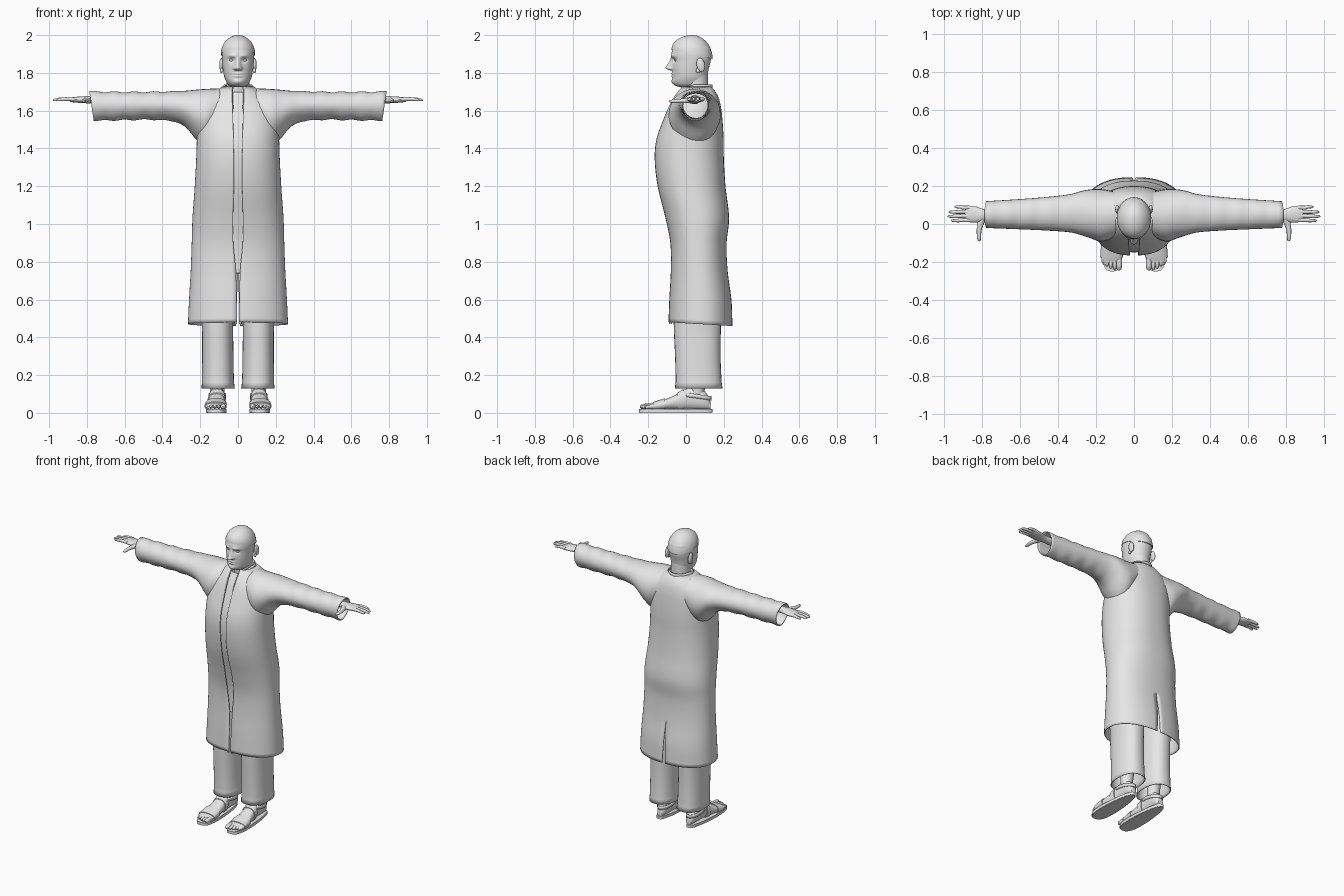
import bpy, bmesh, math
from mathutils import Vector, Matrix

if "Cube" in bpy.data.objects:
    bpy.data.objects.remove(bpy.data.objects["Cube"])

grey = bpy.data.materials.new("plain grey")
grey.diffuse_color = (0.8, 0.8, 0.8, 1)
grey.use_nodes = True
grey.node_tree.nodes["Principled BSDF"].inputs["Base Color"].default_value = grey.diffuse_color


def finish(name, bm, mirror=False, thick=0, angle=45):
    bmesh.ops.recalc_face_normals(bm, faces=bm.faces)
    me = bpy.data.meshes.new(name)
    bm.to_mesh(me)
    bm.free()
    me.materials.append(grey)
    me.shade_smooth()
    me.set_sharp_from_angle(angle=math.radians(angle))
    ob = bpy.data.objects.new(name, me)
    bpy.context.collection.objects.link(ob)
    if mirror:
        m = ob.modifiers.new("mirror", 'MIRROR')
        m.merge_threshold = 0.0005
    if thick:
        s = ob.modifiers.new("thickness", 'SOLIDIFY')
        s.thickness = thick
        s.offset = 0
    return ob


def loft(name, rings, closed=True, caps=True, **kw):
    """Skin a list of equal-length rings."""
    bm = bmesh.new()
    vs = [[bm.verts.new(p) for p in r] for r in rings]
    n = len(vs[0])
    for a, b in zip(vs, vs[1:]):
        for i in range(n if closed else n - 1):
            j = (i + 1) % n
            bm.faces.new((a[i], a[j], b[j], b[i]))
    if closed and caps:
        bm.faces.new(vs[0])
        bm.faces.new(vs[-1])
    return finish(name, bm, **kw)


def sample(rows, t):
    """Smooth interpolation of table rows keyed on their first value."""
    def slope(i, k):
        a, b = rows[max(i - 1, 0)], rows[min(i + 1, len(rows) - 1)]
        return (b[k] - a[k]) / (b[0] - a[0])
    i = 0
    while i < len(rows) - 2 and t > rows[i + 1][0]:
        i += 1
    h = rows[i + 1][0] - rows[i][0]
    u = min(max((t - rows[i][0]) / h, 0), 1)
    return [(2*u**3 - 3*u*u + 1) * rows[i][k] + (u**3 - 2*u*u + u) * h * slope(i, k)
            + (3*u*u - 2*u**3) * rows[i + 1][k] + (u**3 - u*u) * h * slope(i + 1, k)
            for k in range(1, len(rows[0]))]


def steps(rows, n):
    a, b = rows[0][0], rows[-1][0]
    return [a + (b - a) * i / n for i in range(n + 1)]


def power(v, e):
    return math.copysign(abs(v) ** e, v)


def turn(n):
    return [2 * math.pi * i / n for i in range(n)]


def tube(name, pts, radii, n=10, flat=1.0, **kw):
    """Round tube through points, flattened in z by flat."""
    pts = [Vector(p) for p in pts]
    rings = []
    for i, p in enumerate(pts):
        d = (pts[min(i + 1, len(pts) - 1)] - pts[max(i - 1, 0)]).normalized()
        ref = Vector((0, 0, 1)) if abs(d.z) < 0.8 else Vector((0, 1, 0))
        u = d.cross(ref).normalized()
        v = d.cross(u)
        rings.append([p + radii[i] * (u * math.cos(a) + v * flat * math.sin(a)) for a in turn(n)])
    return loft(name, rings, **kw)


def ball(name, loc, size, tilt=0, **kw):
    bm = bmesh.new()
    bmesh.ops.create_uvsphere(bm, u_segments=18, v_segments=12, radius=1)
    bm.transform(Matrix.Translation(loc) @ Matrix.Rotation(tilt, 4, 'X') @ Matrix.Diagonal((*size, 1)))
    return finish(name, bm, **kw)


# Long coat body: z, half width, front y, back y, front gap, back vent gap
coat = [(0.47, .262, -.09, .243, .006, .012), (0.6, .256, -.085, .238, .007, .006),
        (0.76, .247, -.077, .217, .012, 0), (0.9, .242, -.08, .212, .025, 0),
        (1.03, .238, -.105, .225, .026, 0), (1.2, .226, -.147, .206, .022, 0),
        (1.35, .218, -.163, .197, .022, 0), (1.45, .215, -.153, .196, .024, 0),
        (1.55, .212, -.118, .19, .026, 0), (1.63, .19, -.085, .18, .028, 0),
        (1.69, .13, -.05, .16, .03, 0), (1.725, .082, -.02, .13, .03, 0)]


def coat_ring(z, inset=0.0, gaps=True):
    w, f, b, g, v = sample(coat, z)
    ring = []
    for i in range(33):
        a = math.pi * (i / 32 - .5)
        x = (w - inset) * power(max(math.cos(a), 0), .85)
        y = (f + b) / 2 + ((b - f) / 2 - inset) * power(math.sin(a), .9)
        if gaps:
            x = max(x, g if a < 0 else max(v, 0))
        fall = max(0, 1 - (z - .47) / .4)
        ring.append((x, y, z - .01 * math.sin(a) * fall))
    return ring


loft("coat_body", [coat_ring(z) for z in steps(coat, 56)], closed=False, mirror=True, thick=.006)
loft("inner_shirt", [coat_ring(.74 + .96 * i / 30, .014, False) for i in range(31)],
     closed=False, mirror=True)

# Front edge facings
loft("coat_facing", [[(g, y, z), (g + .012, y - .005, z), (g + .014, y + .012, z)]
                     for z in steps(coat[:-1], 40)
                     for w, f, b, g, v in [sample(coat, z)]
                     for y in [f + .004]], closed=False, mirror=True)

# Standing collar
collar = []
for t in range(6):
    ring = []
    for i in range(25):
        a = math.pi * (i / 24 - .5)
        drop = .045 * max(0, -math.sin(a)) ** 2
        ring.append((max(.022, (.086 - .003 * t) * math.cos(a)) if a < 0 else (.086 - .003 * t) * max(math.cos(a), 0),
                     .053 + .083 * math.sin(a), 1.685 + .0105 * t - drop))
    collar.append(ring)
loft("collar", collar, closed=False, mirror=True, thick=.007)

# Sleeves: x, bottom z, top z, front y, back y
sleeve = [(.09, 1.5, 1.715, -.06, .165), (.17, 1.42, 1.712, -.09, .18), (.22, 1.45, 1.708, -.075, .18),
          (.27, 1.51, 1.703, -.058, .172), (.33, 1.543, 1.7, -.042, .155), (.45, 1.555, 1.697, -.032, .14),
          (.6, 1.553, 1.696, -.025, .128), (.775, 1.55, 1.698, -.018, .117)]
rings = []
for x in steps(sleeve, 44):
    lo, hi, f, b = sample(sleeve, x)
    fold = .003 * math.sin(x * 60) * min(1, max(0, (x - .25) * 5))
    rings.append([(x + .012 * math.sin(a) * (x > .77), (f + b) / 2 + (b - f) / 2 * math.cos(a) * (1 + .22 * min(math.sin(a), 0)),
                   (lo + hi) / 2 + ((hi - lo) / 2 + fold) * power(math.sin(a), .9)) for a in turn(32)])
loft("sleeve", rings, caps=False, mirror=True, thick=.006)

# Hands: x, centre y, half width, half thickness
palm = [(.68, .047, .028, .024), (.77, .047, .027, .021), (.80, .047, .034, .019),
        (.835, .05, .043, .017), (.87, .053, .043, .014), (.89, .053, .038, .01)]
loft("palm", [[(x, c + w * math.cos(a), 1.658 + h * math.sin(a)) for a in turn(20)]
              for x in steps(palm, 14) for c, w, h in [sample(palm, x)]], mirror=True)
for i, (y0, y1, tip) in enumerate([(.02, .018, .962), (.042, .04, .98), (.064, .063, .975), (.086, .09, .945)]):
    tube(f"finger_{i + 1}", [(.865, y0, 1.66), (.9, y0, 1.662), (tip - .03, y1, 1.66), (tip - .006, y1, 1.656), (tip, y1, 1.655)],
         [.0105, .0105, .009, .0065, .002], mirror=True)
tube("thumb", [(.79, .04, 1.655), (.805, .01, 1.654), (.815, -.03, 1.652), (.816, -.065, 1.65), (.814, -.086, 1.65), (.813, -.091, 1.65)],
     [.02, .018, .013, .011, .008, .002], flat=.85, mirror=True)

# Head: z, half width, front y, back y
head = [(1.725, .035, -.035, .08), (1.735, .05, -.06, .1), (1.755, .063, -.072, .11), (1.78, .073, -.071, .113),
        (1.82, .08, -.073, .12), (1.86, .084, -.073, .13), (1.9, .086, -.077, .134), (1.93, .083, -.068, .13),
        (1.96, .066, -.045, .105), (1.98, .04, -.01, .07)]


def bump(v, mid, width):
    return math.exp(-((v - mid) / width) ** 2)


def face_push(x, z):
    """How far the features stand out from the face."""
    ramp = max(0, min(1, (1.885 - z) / .055)) * max(0, min(1, (z - 1.81) / .012))
    nose = (.006 + .029 * ramp) * ramp ** .3 * bump(x, 0, .010 + .007 * ramp) if ramp else 0
    wings = .012 * bump(abs(x), .015, .007) * bump(z, 1.822, .009)
    brow = .006 * bump(abs(x), .03, .024) * bump(z, 1.89, .009)
    socket = -.011 * bump(abs(x), .034, .016) * bump(z, 1.868, .012)
    lips = (.007 * bump(z, 1.795, .005) + .007 * bump(z, 1.782, .005)) * bump(x, 0, .024)
    chin = .006 * bump(x, 0, .022) * bump(z, 1.752, .012)
    return nose + wings + brow + socket + lips + chin


rings = []
for z in steps(head, 76):
    w, f, b = sample(head, z)
    ring = []
    for a in turn(128):
        x = w * power(math.cos(a), .92)
        y = (f + b) / 2 + (b - f) / 2 * math.sin(a)
        ring.append((x, y - (face_push(x, z) if math.sin(a) < 0 else 0), z))
    rings.append(ring)
loft("head", rings, angle=80)
tube("neck", [(0, .06, 1.6), (0, .058, 1.7), (0, .052, 1.8)], [.06, .06, .064], n=28)
ball("eye", (.034, -.05, 1.867), (.014, .012, .007), mirror=True)
ball("ear", (.088, .078, 1.842), (.011, .022, .038), tilt=.2, mirror=True)
ball("ear_lobe", (.087, .064, 1.812), (.008, .011, .014), mirror=True)

# Skull cap with a rim that slopes down towards the back
rings = []
for i in range(15):
    t = min(i / 14, .99) * math.pi / 2
    rings.append([(.091 * math.cos(t) * math.cos(a), .032 + .109 * math.cos(t) * math.sin(a),
                   (1.898 - .024 * math.sin(a)) * (1 - math.sin(t)) + 2.0 * math.sin(t)) for a in turn(48)])
rings.insert(0, [(x * .95, .032 + (y - .032) * .95, z + .001) for x, y, z in rings[0]])
loft("cap", rings)

# Trouser legs: z, centre x, half width, front y, back y
leg = [(.13, .105, .085, -.056, .19), (.16, .106, .082, -.052, .186), (.3, .107, .08, -.055, .18),
       (.47, .108, .08, -.062, .182), (.65, .11, .09, -.06, .185), (.88, .11, .105, -.06, .19)]
rings = []
for z in steps(leg, 24):
    c, w, f, b = sample(leg, z)
    rings.append([(c + w * power(math.cos(a), .85), (f + b) / 2 + (b - f) / 2 * power(math.sin(a), .9), z)
                  for a in turn(32)])
loft("trouser_leg", rings, caps=False, mirror=True, thick=.006)
tube("shin", [(.11, .06, .08), (.11, .06, .14), (.108, .065, .3)], [.037, .04, .055], n=20, mirror=True)

# Feet: y, centre x, half width, top z
foot = [(-.215, .117, .046, .036), (-.18, .118, .054, .05), (-.12, .117, .052, .068), (-.05, .113, .044, .098),
        (0, .111, .039, .128), (.06, .11, .037, .14), (.105, .11, .033, .11), (.13, .11, .018, .06)]


def foot_ring(y, grow=0.0):
    c, w, top = sample(foot, y)
    mid = (top + .018) / 2
    return [(c + (w + grow) * power(math.cos(a), .8), y, mid + (mid - .018 + grow) * power(math.sin(a), .9))
            for a in turn(24)]


loft("foot", [foot_ring(y) for y in steps(foot, 22)], mirror=True)
for i in range(5):
    x, r = .078 + .02 * i + (.004 if i else 0), .0155 if i == 0 else .0105
    y = -.236 + .004 * i * i * .6
    tube(f"toe_{i + 1}", [(x, y + .05, .034), (x, y + .02, .034), (x, y, .032), (x, y - .008, .03)],
         [r, r, r * .85, r * .3], mirror=True)

# Sandals: sole, toe strap, instep strap, heel strap
sole = []
for a in turn(40):
    y = -.055 + .195 * math.sin(a)
    sole.append((.115 + (.053 - .013 * math.sin(a)) * power(math.cos(a), .65), y))
loft("sandal_sole", [[(x, y, z) for x, y in sole] for z in (.002, .021)], mirror=True, angle=40)
for name, y0, y1 in (("toe_strap", -.175, -.11), ("instep_strap", -.045, -.012)):
    band = [(y0, .001), (y0, .006), (y1, .006), (y1, .001)]
    loft(name, [foot_ring(y, g) for y, g in band], caps=False, mirror=True)
loft("heel_strap", [[(.11 + .045 * math.cos(a), .05 + .082 * math.sin(a), z - .012 * math.sin(a))
                     for a in turn(28)] for z in (.078, .1)], caps=False, mirror=True, thick=.005)

# Ground contact tread
loft("sandal_tread", [[(.115 + (x - .115) * .96, -.055 + (y + .055) * .98, z) for x, y in sole]
                      for z in (0, .004)], mirror=True)
